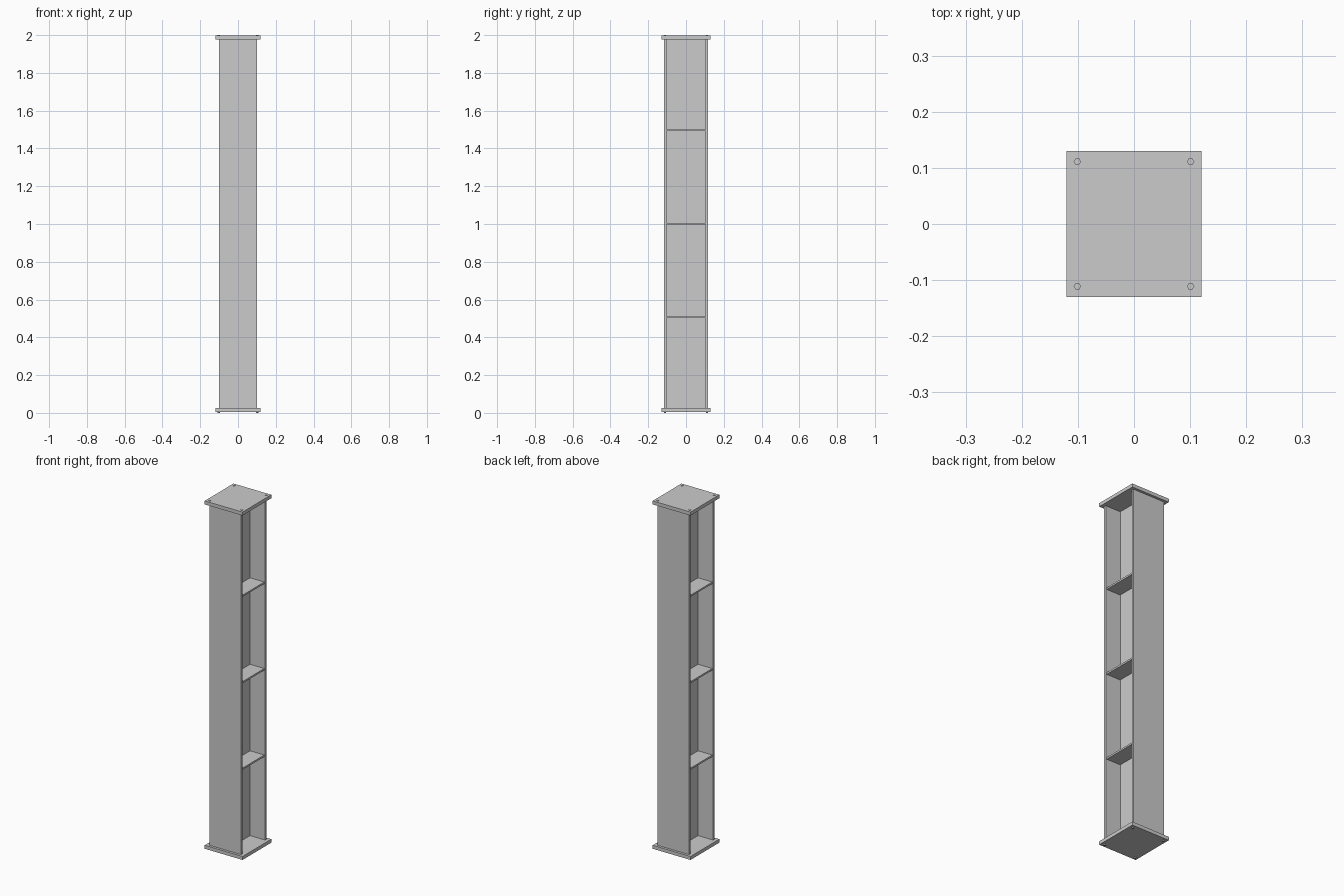
import bpy
from math import pi

if "Cube" in bpy.data.objects:
    bpy.data.objects.remove(bpy.data.objects["Cube"])

Z0, Z1 = 0.006, 1.997      # outer faces of the end plates
T = 0.02                   # end plate thickness
MID = (Z0 + Z1) / 2


def box(name, size, loc):
    bpy.ops.mesh.primitive_cube_add(size=1, location=loc)
    ob = bpy.context.object
    ob.name = name
    ob.scale = size
    bpy.ops.object.transform_apply(location=False, rotation=False, scale=True)
    return ob


def bolt(name, x, y, zlow, zhigh):
    bpy.ops.mesh.primitive_cylinder_add(
        vertices=6, radius=0.0065, depth=zhigh - zlow,
        location=(x, y, (zlow + zhigh) / 2), rotation=(0, 0, pi / 6))
    bpy.context.object.name = name


# I-section: web and two flanges
length = Z1 - Z0 - 2 * T
box("web", (0.01, 0.206, length), (0, 0, MID))
for s, side in ((-1, "front"), (1, "back")):
    box(side + "_flange", (0.2, 0.014, length), (0, s * 0.109, MID))

# End plates with hex bolts at the corners
for name, z, lo, hi in (("base", Z0 + T / 2, 0, Z0 + T / 2),
                        ("cap", Z1 - T / 2, Z1 - T / 2, 2)):
    box(name + "_plate", (0.24, 0.26, T), (0, 0, z))
    for sx in (-1, 1):
        for sy in (-1, 1):
            bolt(name + "_bolt", sx * 0.101, sy * 0.111, lo, hi)

# Stiffeners across the web on both sides
for i in (-1, 0, 1):
    for s, side in ((-1, "left"), (1, "right")):
        box(side + "_stiffener", (0.09, 0.206, 0.01),
            (s * 0.05, 0, MID + i * 0.495))
